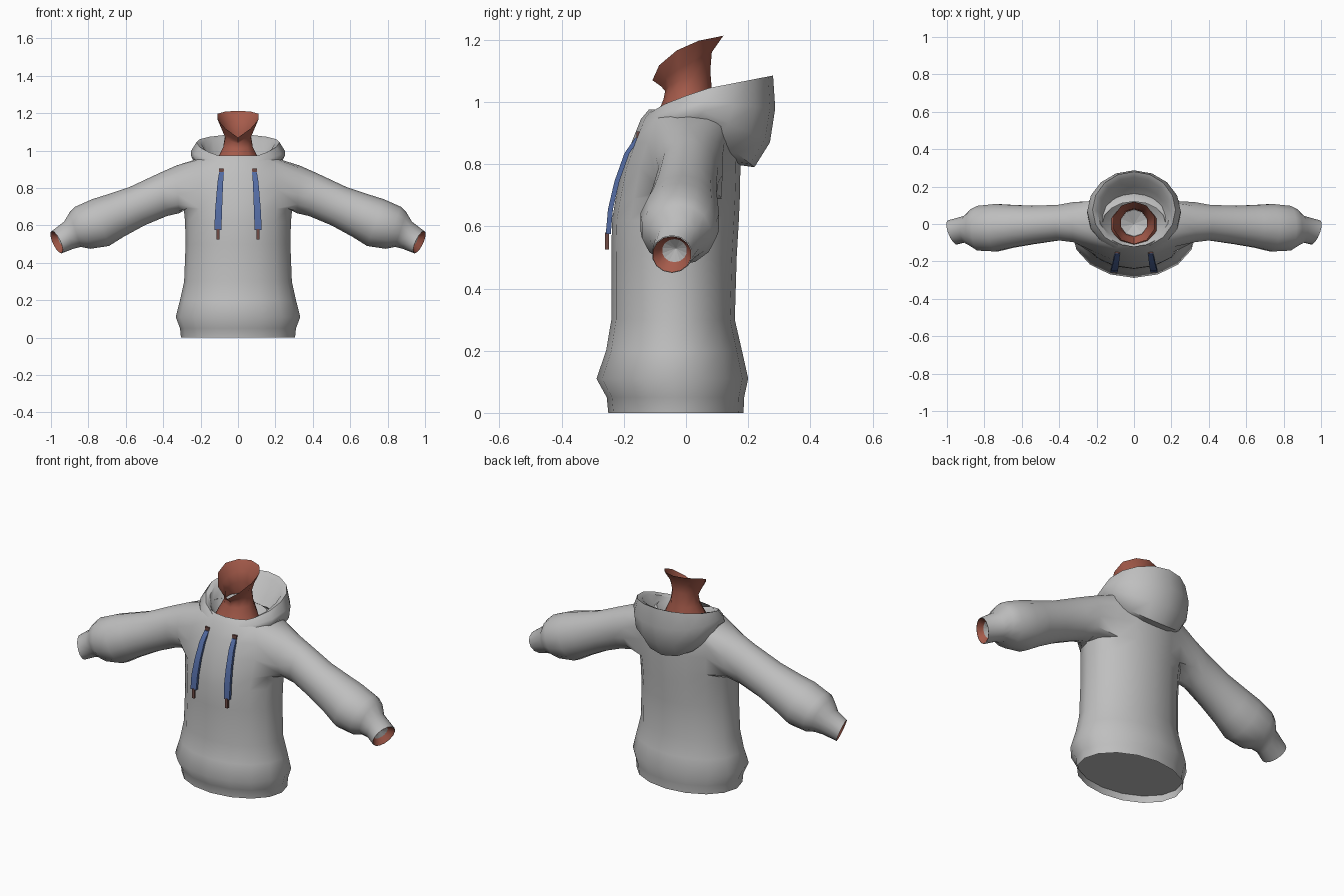
import bpy, bmesh, math
from mathutils import Vector

if "Cube" in bpy.data.objects:
    bpy.data.objects.remove(bpy.data.objects["Cube"])


def material(name, rgb):
    m = bpy.data.materials.new(name)
    m.diffuse_color = (*rgb, 1)
    m.use_nodes = True
    m.node_tree.nodes["Principled BSDF"].inputs["Base Color"].default_value = m.diffuse_color
    return m


GREY = material("grey fabric", (0.52, 0.52, 0.52))
SKIN = material("skin", (0.38, 0.105, 0.07))
BLUE = material("blue cord", (0.085, 0.145, 0.36))
TIP = material("cord tip", (0.16, 0.07, 0.06))


def ring(w, yf, yb, zf, zs=None, zb=None, n=16):
    """Closed loop around z; heights given at front, side and back."""
    zs = zf if zs is None else zs
    zb = zf if zb is None else zb
    pts = []
    for i in range(n):
        a = 2 * math.pi * i / n
        t = min(a, 2 * math.pi - a) / (math.pi / 2)   # 0 front, 1 side, 2 back
        if t <= 1:
            z = zf + (zs - zf) * t
        else:
            z = zs + (zb - zs) * math.sin((t - 1) * math.pi / 2)
        pts.append(Vector((w * math.sin(a),
                           (yf + yb) / 2 - (yb - yf) / 2 * math.cos(a), z)))
    return pts


def sleeve_ring(top, bot, yf, yb, turn=0, side=1, n=14):
    """Closed loop around the arm between a top and a bottom point."""
    pts = []
    for i in range(n):
        a = 2 * math.pi * i / n
        c, s = math.cos(a), math.sin(a)
        y = s * (yb - yf) / 2
        x = (top[0] + bot[0]) / 2 + c * (top[0] - bot[0]) / 2 + turn * y
        z = (top[1] + bot[1]) / 2 + c * (top[1] - bot[1]) / 2
        pts.append(Vector((side * x, (yf + yb) / 2 + y, z)))
    return pts


def add_loft(bm, rings):
    loops = [[bm.verts.new(p) for p in r] for r in rings]
    n = len(loops[0])
    for a, b in zip(loops, loops[1:]):
        for i in range(n):
            j = (i + 1) % n
            bm.faces.new((a[i], a[j], b[j], b[i]))
    return loops


def finish(bm, name, mat, angle=50):
    bmesh.ops.recalc_face_normals(bm, faces=bm.faces)
    me = bpy.data.meshes.new(name)
    bm.to_mesh(me)
    bm.free()
    me.materials.append(mat)
    ob = bpy.data.objects.new(name, me)
    bpy.context.collection.objects.link(ob)
    bpy.ops.object.select_all(action='DESELECT')
    ob.select_set(True)
    bpy.context.view_layer.objects.active = ob
    bpy.ops.object.shade_smooth_by_angle(angle=math.radians(angle))
    return ob


def loft(name, rings, mat, angle=50, ends=False):
    bm = bmesh.new()
    loops = add_loft(bm, rings)
    if ends:
        bm.faces.new(loops[0])
        bm.faces.new(loops[-1])
    return finish(bm, name, mat, angle)


def fan(name, pts, apex, mat):
    bm = bmesh.new()
    vs = [bm.verts.new(p) for p in pts]
    c = bm.verts.new(apex)
    for i, v in enumerate(vs):
        bm.faces.new((v, vs[(i + 1) % len(vs)], c))
    return finish(bm, name, mat, 5)


# Sweater: torso loft with both sleeves bridged into side openings
TORSO = [(0.0, .305, -.25, .185), (.05, .31, -.255, .187), (.11, .333, -.288, .2),
         (.2, .31, -.257, .18), (.3, .288, -.24, .157), (.5, .28, -.24, .163),
         (.62, .283, -.238, .17), (.69, .29, -.226, .173), (.79, .30, -.205, .175),
         (.87, .29, -.175, .175), (.945, .25, -.145, .165), (.975, .17, -.12, .12)]
SLEEVE = [((.33, .92), (.315, .665), -.10, .12), ((.42, .88), (.38, .65), -.09, .105),
          ((.58, .805), (.50, .60), -.11, .10), ((.70, .765), (.61, .54), -.13, .105),
          ((.78, .74), (.69, .49), -.15, .11), ((.87, .70), (.79, .475), -.145, .10),
          ((.90, .67), (.84, .485), -.12, .08), ((.93, .62), (.88, .475), -.10, .045),
          ((.995, .57), (.945, .45), -.11, .02, .35)]
bm = bmesh.new()
loops = add_loft(bm, [ring(w, yf, yb, z) for z, w, yf, yb in TORSO])
R0, R1 = 7, 10
for side, c0, c1 in ((1, 2, 6), (-1, 10, 14)):
    patch = {v for r in range(R0, R1 + 1) for v in loops[r][c0:c1 + 1]}
    rim = {v for v in patch if v in loops[R0] or v in loops[R1]
           or v in (loops[R0 + 1][c0], loops[R0 + 2][c0], loops[R0 + 1][c1], loops[R0 + 2][c1])}
    hole = [f for f in bm.faces if all(v in patch for v in f.verts)]
    bmesh.ops.delete(bm, geom=hole, context='FACES')
    edges = [e for e in bm.edges if e.is_boundary and all(v in rim for v in e.verts)]
    arm = add_loft(bm, [sleeve_ring(*s, side=side) for s in SLEEVE])
    root = set(arm[0])
    edges += [e for e in bm.edges if e.is_boundary and all(v in root for v in e.verts)]
    bmesh.ops.bridge_loops(bm, edges=edges)
finish(bm, "sweater", GREY)

# Inner hem panel closing the underside
fan("hem_panel", ring(.305, -.25, .185, .04), (0, -.03, .04), GREY)

# Hood: outer shell, rolled rim and lining down to the neck
HOOD = [(.19, -.145, .15, .87, .91, .80), (.225, -.155, .22, .885, .94, .79),
        (.25, -.158, .27, .90, .97, .87), (.25, -.15, .287, .925, 1.00, .98),
        (.222, -.13, .28, .94, 1.045, 1.085), (.195, -.112, .25, .925, 1.035, 1.07),
        (.175, -.10, .20, .90, .98, .97), (.10, -.09, .09, .89, .90, .90)]
loft("hood", [ring(*h) for h in HOOD], GREY)

# Neck with slanted open top and a plug inside
NECK = [(.13, -.12, .11, .90, .92, .90), (.115, -.10, .10, .94, .96, .95),
        (.083, -.072, .085, 1.01, 1.02, 1.02), (.072, -.067, .078, 1.035, 1.08, 1.10),
        (.088, -.08, .083, 1.05, 1.12, 1.16), (.115, -.108, .12, 1.07, 1.19, 1.213)]
loft("neck", [ring(*r, n=10) for r in NECK], SKIN)
fan("neck_plug", ring(.072, -.066, .077, 1.03, n=10), (0, 0, 1.0), GREY)

# Wrists: skin lip inside each cuff and a recessed plug
for side, label in ((1, "right"), (-1, "left")):
    end = sleeve_ring(*SLEEVE[-1], side=side)
    mid = sum(end, Vector()) / len(end)
    inward = Vector((-.025 * side, .008, .012))
    lip = [mid + (p - mid) * .62 + inward for p in end]
    loft("wrist_" + label, [[mid + (p - mid) * .97 for p in end], lip], SKIN)
    fan("wrist_plug_" + label, lip, mid + inward * 1.6, GREY)

# Drawstrings: flat tapering cords with eyelet and tip
CORD = [(.088, -.155, .885, .013), (.094, -.19, .835, .015), (.10, -.222, .745, .017),
        (.105, -.243, .655, .019), (.107, -.25, .575, .018)]


def box_ring(x, y, z, hw, ht=.008):
    return [Vector((x + a * hw, y + b * ht, z)) for a, b in ((-1, -1), (1, -1), (1, 1), (-1, 1))]


for side, label in ((1, "right"), (-1, "left")):
    loft("drawstring_" + label, [box_ring(side * x, y, z, w) for x, y, z, w in CORD], BLUE, 30, True)
    loft("drawstring_tip_" + label, [box_ring(side * .107, -.254, z, .008, .006) for z in (.525, .58)],
         TIP, 30, True)
    loft("eyelet_" + label, [box_ring(side * .088, -.15, z, .014, .009) for z in (.883, .905)],
         TIP, 30, True)
